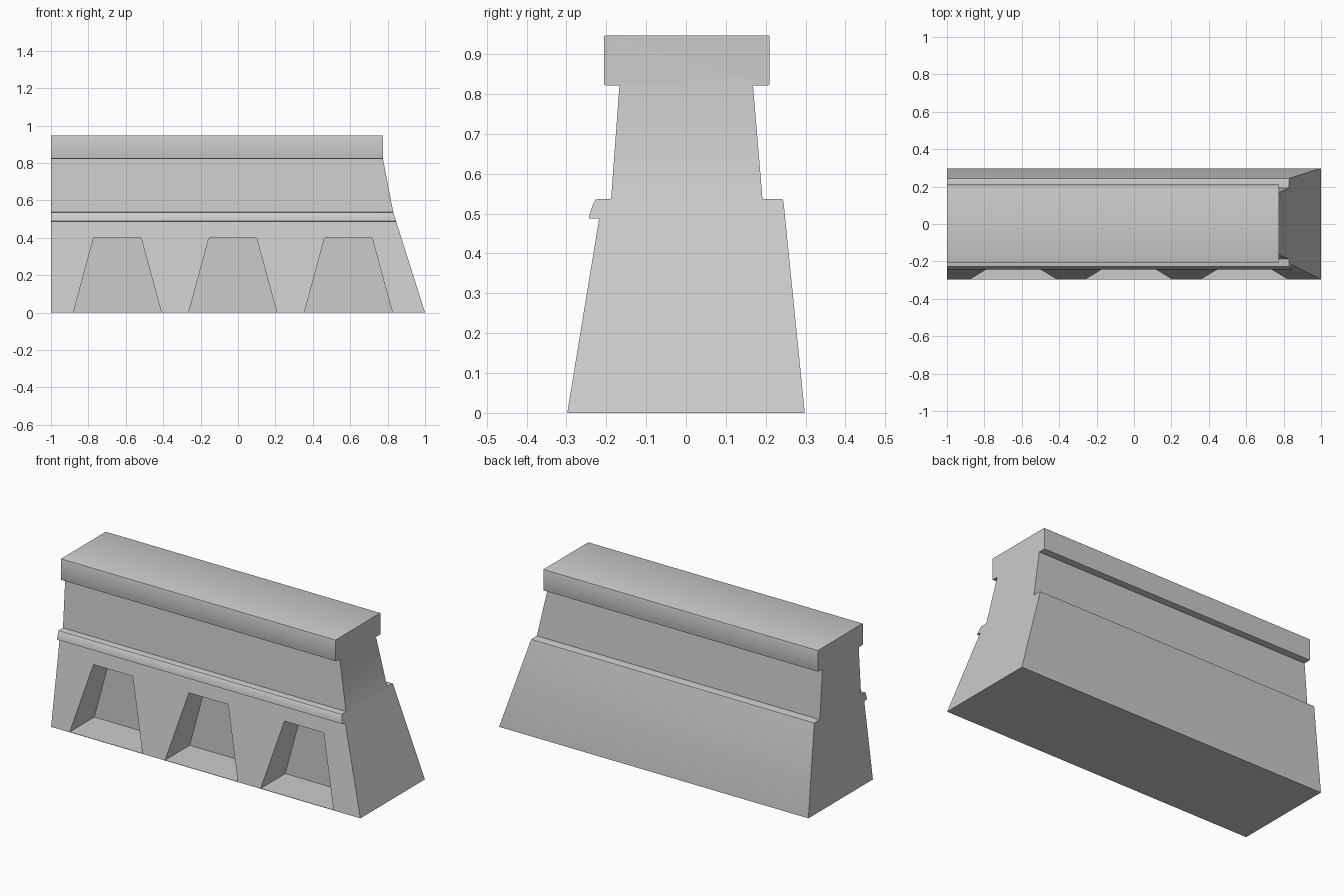
import bpy, bmesh, math
from mathutils import Vector

if "Cube" in bpy.data.objects:
    bpy.data.objects.remove(bpy.data.objects["Cube"])


def make_object(name, bm):
    bmesh.ops.recalc_face_normals(bm, faces=bm.faces[:])
    mesh = bpy.data.meshes.new(name)
    bm.to_mesh(mesh)
    bm.free()
    obj = bpy.data.objects.new(name, mesh)
    bpy.context.collection.objects.link(obj)
    return obj


# Slanted right end: three straight stretches over height
def end_x(z):
    if z <= LEDGE:
        return 1 - z * 0.17 / LEDGE
    return 0.775 + 0.055 * max(0, (NECK_TOP - z) / (NECK_TOP - LEDGE))


LEDGE, NECK_TOP, TOP = 0.537, 0.822, 0.947

# Cross-section (y, z, corner radius), split into base, neck and cap
FRONT_BASE = [(-0.298, 0, 0), (-0.218, 0.488, 0), (-0.245, 0.488, 0.004),
              (-0.229, LEDGE, 0.01), (-0.188, LEDGE, 0)]
CAP = [(-0.167, NECK_TOP, 0), (-0.206, NECK_TOP, 0.005), (-0.206, TOP, 0.004),
       (0.210, TOP, 0.004), (0.210, NECK_TOP, 0.005), (0.168, NECK_TOP, 0)]
BACK_BASE = [(0.192, LEDGE, 0), (0.244, LEDGE, 0.006), (0.298, 0, 0)]


def rounded(points):
    out = []
    for i, (y, z, r) in enumerate(points):
        p = Vector((y, z))
        if r == 0:
            out.append(p)
            continue
        a = p + r * (Vector(points[i - 1][:2]) - p).normalized()
        b = p + r * (Vector(points[i + 1][:2]) - p).normalized()
        out += [a, p * 0.5 + (a + b) * 0.25, b]
    return out


# Wall body
front, cap, back = rounded(FRONT_BASE), rounded(CAP), rounded(BACK_BASE)
profile = front + cap + back
n, nf, nc = len(profile), len(front), len(cap)
bm = bmesh.new()
left = [bm.verts.new((-1, p.x, p.y)) for p in profile]
right = [bm.verts.new((end_x(p.y), p.x, p.y)) for p in profile]
for i in range(n):
    j = (i + 1) % n
    bm.faces.new((left[i], left[j], right[j], right[i]))
for ring in (left, right):
    bm.faces.new(ring[:nf] + ring[nf + nc:])
    bm.faces.new((ring[nf - 1], ring[nf], ring[nf + nc - 1], ring[nf + nc]))
    bm.faces.new(ring[nf:nf + nc])
wall = make_object("barrier_wall", bm)

# Three tapered recesses in the front, with a thin floor
bm = bmesh.new()
for cx in (-0.645, -0.028, 0.59):
    outline = [(cx - 0.235, 0.002), (cx + 0.235, 0.002), (cx + 0.127, 0.4), (cx - 0.127, 0.4)]
    near = [bm.verts.new((x, -0.5, z)) for x, z in outline]
    far = [bm.verts.new((x, -0.07, z)) for x, z in outline]
    bm.faces.new(near)
    bm.faces.new(far)
    for i in range(4):
        j = (i + 1) % 4
        bm.faces.new((near[i], near[j], far[j], far[i]))
cutter = make_object("recess_cutter", bm)
cutter.hide_render = True

bpy.context.view_layer.objects.active = wall
wall.select_set(True)
mod = wall.modifiers.new("recesses", 'BOOLEAN')
mod.object = cutter
mod.operation = 'DIFFERENCE'
mod.solver = 'EXACT'
bpy.ops.object.modifier_apply(modifier=mod.name)
bpy.data.objects.remove(cutter)
bpy.ops.object.shade_smooth_by_angle(angle=math.radians(30))
